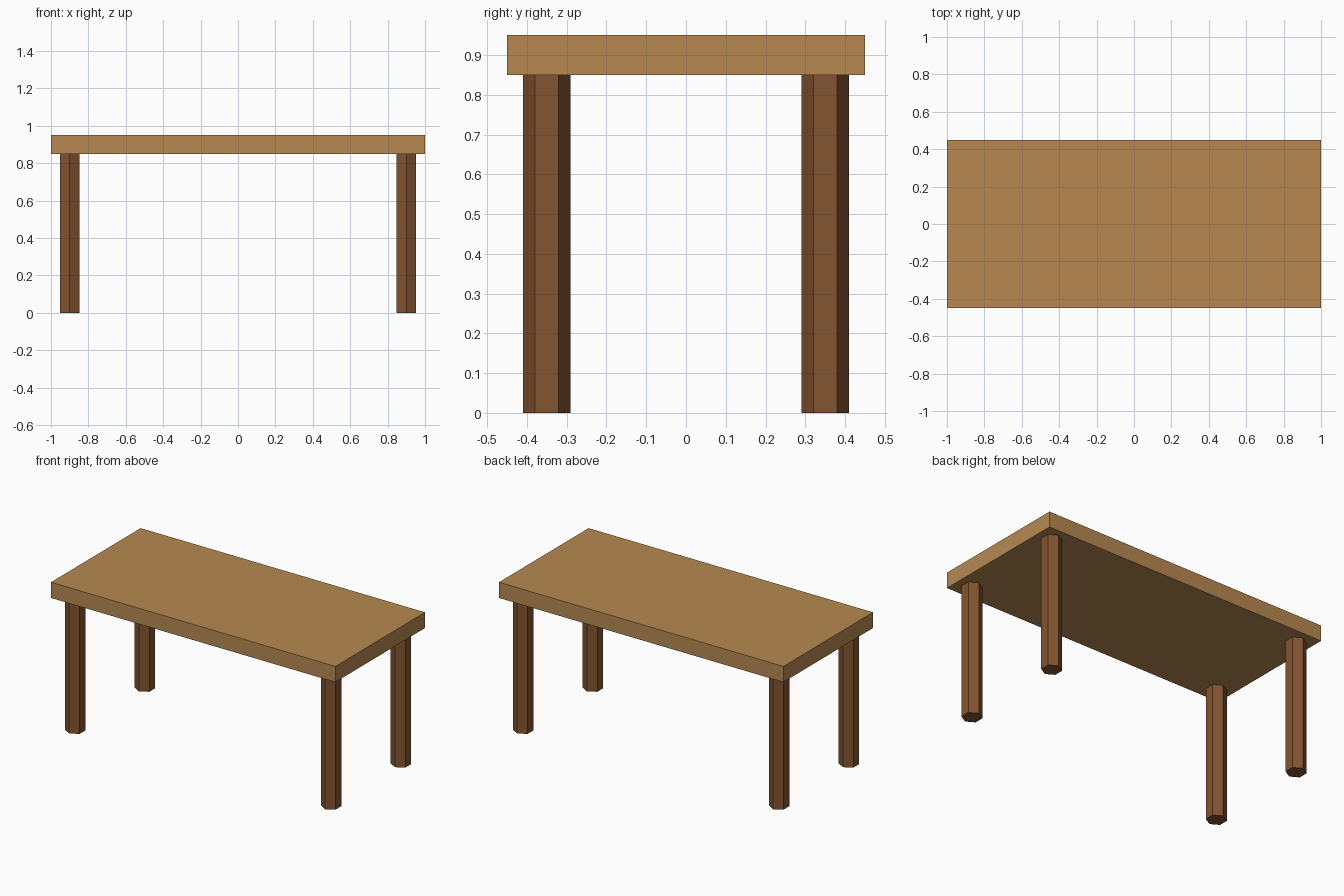
import bpy

if "Cube" in bpy.data.objects:
    bpy.data.objects.remove(bpy.data.objects["Cube"])


def material(name, rgb):
    m = bpy.data.materials.new(name)
    m.diffuse_color = (*rgb, 1.0)
    m.use_nodes = True
    m.node_tree.nodes["Principled BSDF"].inputs["Base Color"].default_value = m.diffuse_color
    return m


light_wood = material("light wood", (0.473, 0.248, 0.083))
dark_wood = material("dark wood", (0.228, 0.089, 0.029))

TOP_Z, THICK = 0.95, 0.10
LEG_H = TOP_Z - THICK

# Table top slab
bpy.ops.mesh.primitive_cube_add(size=1, location=(0, 0, TOP_Z - THICK / 2))
top = bpy.context.object
top.name = "table_top"
top.scale = (2.0, 0.9, THICK)
bpy.ops.object.transform_apply(location=False, rotation=False, scale=True)
top.data.materials.append(light_wood)

# Four hexagonal legs, corners pointing to front and back
for side, sx in (("left", -1), ("right", 1)):
    for end, sy in (("front", -1), ("back", 1)):
        bpy.ops.mesh.primitive_cylinder_add(
            vertices=6, radius=0.06, depth=LEG_H,
            location=(sx * 0.9, sy * 0.35, LEG_H / 2))
        leg = bpy.context.object
        leg.name = f"{end}_{side}_leg"
        leg.data.materials.append(dark_wood)
